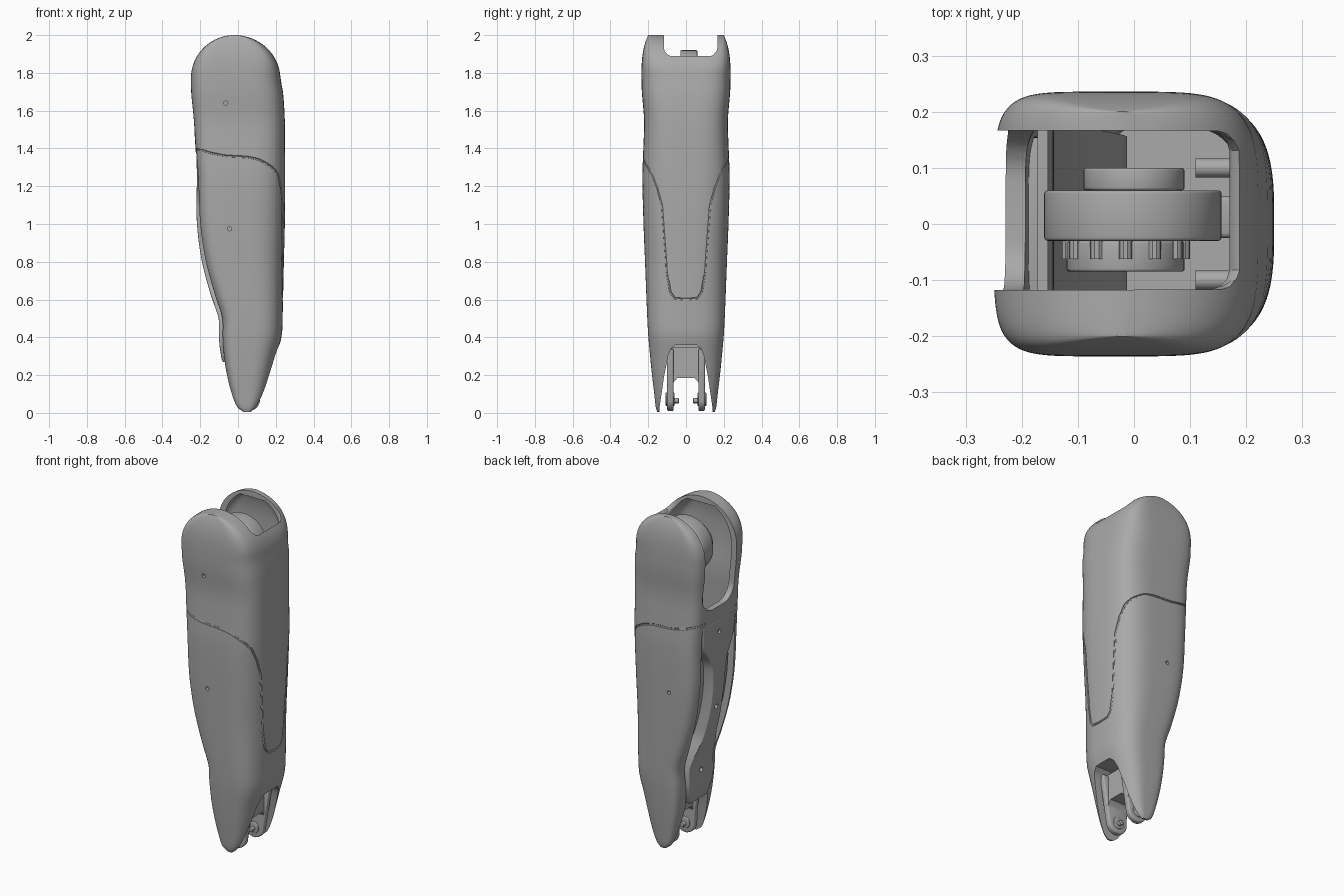
import bpy, bmesh, math
from mathutils import Vector

cube = bpy.data.objects.get("Cube")
if cube:
    bpy.data.objects.remove(cube)

grey = bpy.data.materials.new("shell grey")
grey.use_nodes = True
COLOUR = (0.4, 0.4, 0.4, 1)
grey.diffuse_color = COLOUR
grey.node_tree.nodes["Principled BSDF"].inputs["Base Color"].default_value = COLOUR

# Shell outline: height, x low, x high, half depth
OUTLINE = [
    (.005, .025, .08, .152), (.03, -.01, .115, .16), (.1, -.037, .15, .168),
    (.2, -.06, .178, .18), (.3, -.075, .203, .19), (.41, -.083, .232, .2),
    (.5, -.085, .236, .205), (.62, -.125, .239, .21), (.8, -.175, .243, .217),
    (1, -.205, .248, .225), (1.25, -.215, .25, .231), (1.4, -.225, .249, .226),
    (1.55, -.235, .248, .222), (1.7, -.249, .238, .234), (1.77, -.25, .224, .236)]
HEAD_X, HEAD_Z, HEAD_R = -.02, 1.77, .23


def sample(table, z):
    """Smooth interpolation of a table keyed on its first column."""
    last = len(table) - 1
    z = min(max(z, table[0][0]), table[last][0])
    i = next(k for k in range(last) if z <= table[k + 1][0])

    def slope(k, c):
        a, b = table[max(k - 1, 0)], table[min(k + 1, last)]
        return (b[c] - a[c]) / (b[0] - a[0])
    p, q = table[i], table[i + 1]
    h = q[0] - p[0]
    t = (z - p[0]) / h
    s = t * t * (3 - 2 * t)
    return [p[c] + (q[c] - p[c]) * s + h * t * (1 - t) *
            (slope(i, c) * (1 - t) - slope(i + 1, c) * t) for c in range(1, len(p))]


def ramp(z, start, length):
    return min(max((z - start) / length, 0), .998)


def extents(z):
    if z <= HEAD_Z:
        return sample(OUTLINE, z)
    k = ramp(z, HEAD_Z, HEAD_R)
    r = math.sqrt(1 - k * k)
    return HEAD_X - HEAD_R * r, HEAD_X + .244 * r, .236 - .036 * k ** 3


def surface(angle, z, dx=0, dy=0):
    """Point on the section at a height: squarer at -x, rounder at +x."""
    lo, hi, depth = extents(z)
    c, s = math.cos(angle), math.sin(angle)
    rx, ry = max((hi - lo) / 2 - dx, .01), depth - dy
    power = .72 - .2 * ramp(z, .8, 1) if c > 0 else .36
    power *= 1 - .5 * ramp(z, HEAD_Z, HEAD_R)
    return Vector(((lo + hi) / 2 + rx * math.copysign(abs(c) ** power, c),
                   ry * math.copysign(abs(s) ** power, s), z))


def finish(name, bm, bevel=0, segments=3):
    bmesh.ops.recalc_face_normals(bm, faces=bm.faces)
    if bevel:
        sharp = [e for e in bm.edges if e.calc_face_angle(0) > .6]
        bmesh.ops.bevel(bm, geom=sharp, offset=bevel, segments=segments,
                        profile=.5, affect='EDGES', clamp_overlap=True)
    mesh = bpy.data.meshes.new(name)
    bm.to_mesh(mesh)
    bm.free()
    mesh.materials.append(grey)
    ob = bpy.data.objects.new(name, mesh)
    bpy.context.collection.objects.link(ob)
    return ob


def loft(name, rings, bevel=0):
    bm = bmesh.new()
    rows = [[bm.verts.new(p) for p in ring] for ring in rings]
    n = len(rows[0])
    for a, b in zip(rows, rows[1:]):
        for i in range(n):
            bm.faces.new((a[i], a[(i + 1) % n], b[(i + 1) % n], b[i]))
    bm.faces.new(rows[0][::-1])
    bm.faces.new(rows[-1])
    return finish(name, bm, bevel)


def prism(name, points, axis, a, b, bevel=0):
    """Extrude a flat outline along x or y; outline is (y, z) or (x, z)."""
    def place(p, d):
        return Vector((d, p[0], p[1]) if axis == 'x' else (p[0], d, p[1]))
    return loft(name, [[place(p, d) for p in points] for d in (a, b)], bevel)


def arc(u, v, r, start, sweep, n):
    return [(u + r * math.cos(start + sweep * k / n), v + r * math.sin(start + sweep * k / n))
            for k in range(n + 1)]


def circle(u, v, r, n=40):
    return arc(u, v, r, 0, math.tau, n)[:-1]


def cut(ob, cutters):
    for tool in cutters:
        tool.hide_render = True
        mod = ob.modifiers.new("cut", 'BOOLEAN')
        mod.operation, mod.solver, mod.object = 'DIFFERENCE', 'EXACT', tool
    bpy.context.view_layer.update()
    graph = bpy.context.evaluated_depsgraph_get()
    mesh = bpy.data.meshes.new_from_object(ob.evaluated_get(graph))
    ob.modifiers.clear()
    ob.data = mesh
    for tool in cutters:
        bpy.data.objects.remove(tool)


def skin(name, heights, dx=0, dy=0, n=96):
    return loft(name, [[surface((k + .5) * math.tau / n, z, dx, dy) for k in range(n)]
                       for z in heights])


def strip(name, table, back, steps=36, bevel=0):
    """Band along the rear (-x) outline; table is height, half width, front offset."""
    z0, z1 = table[0][0], table[-1][0]
    rings = []
    for k in range(steps + 1):
        z = z0 + (z1 - z0) * k / steps
        w, front = sample(table, z)
        x = extents(z)[0]
        rings.append([Vector((x + dx, y, z)) for dx, y in
                      ((front, -w), (back, -w), (back, w), (front, w))])
    return loft(name, rings, bevel)


# Outer shell with a domed round head
heights = [.005, .012, .02, .03, .05, .075] + [.1 + .04 * k for k in range(42)]
heights += [HEAD_Z + HEAD_R * math.sin(k * math.pi / 40) for k in range(1, 21)]
shell = skin("outer_shell", heights)
inner = [.44 + .05 * k for k in range(27)]
inner += [HEAD_Z + (HEAD_R - .035) * math.sin(k * math.pi / 32) for k in range(1, 17)]
cavity = skin("cavity_cutter", inner, .035, .028)

# Head slot with a round-cornered rear mouth, lower arch and rear channel
slot = prism("slot_cutter", [(-.1, 1.5), (.17, 1.5), (.17, 1.895),
                             (.6, 1.895), (.6, 2.3), (-.1, 2.3)],
             'y', -.117, .166, .035)
mouth_low = arc(-.028, 1.55, .09, math.pi, math.pi / 2, 8)
mouth_low += arc(.077, 1.55, .09, -math.pi / 2, math.pi / 2, 8)
mouth = prism("mouth_cutter", mouth_low + [(.167, 2.3), (-.118, 2.3)], 'x', -.6, 0)
half_arch = [(.148, -.1), (.14, .03), (.115, .2), (.095, .3), (.08, .34), (.055, .36)]
arch = prism("arch_cutter", half_arch + [(-y, z) for y, z in reversed(half_arch)],
             'x', -.6, .6)
channel = strip("channel_cutter", [(.27, .1, -.4), (.45, .125, -.4), (.7, .15, -.4),
                                   (1.37, .155, -.4)], .05)

# Panel seam wrapped around the shell, dipping into a tongue on the +x side
half_seam = [(165, 1.395), (130, 1.392), (100, 1.37), (76, 1.34), (53, 1.295), (41, 1.26),
             (31, 1.19), (24, 1.1), (22, .9), (20.5, .75), (16, .64), (10, .607), (1, .603)]
seam_path = half_seam + [(-a, z) for a, z in reversed(half_seam)]
curve = bpy.data.curves.new("seam", 'CURVE')
curve.dimensions, curve.bevel_depth = '3D', .006
curve.bevel_resolution, curve.use_fill_caps = 1, True
points = [surface(math.radians(a0 + (a1 - a0) * k / 6), z0 + (z1 - z0) * k / 6)
          for (a0, z0), (a1, z1) in zip(seam_path, seam_path[1:]) for k in range(6)]
spline = curve.splines.new('POLY')
spline.points.add(len(points) - 1)
for sp, p in zip(spline.points, points):
    sp.co = (*p, 1)
seam_curve = bpy.data.objects.new("seam_curve", curve)
bpy.context.collection.objects.link(seam_curve)
bpy.context.view_layer.update()
seam_mesh = bpy.data.meshes.new_from_object(
    seam_curve.evaluated_get(bpy.context.evaluated_depsgraph_get()))
bpy.data.objects.remove(seam_curve)
seam = bpy.data.objects.new("seam_cutter", seam_mesh)
bpy.context.collection.objects.link(seam)

# Screw holes in the side covers
holes = [prism("hole_cutter", circle(x, z, .011, 16), 'y', a, b)
         for x, z, a, b in ((-.065, 1.64, -.3, -.21), (-.045, .975, -.3, -.2),
                            (-.045, .975, .2, .3))]
cut(shell, [cavity, slot, mouth, arch, channel, seam] + holes)

# Rear spine plate with screw holes, over a recessed channel floor
spine = strip("spine_plate", [(.27, .08, -.012), (.36, .11, -.018), (.47, .115, -.018),
                              (.57, .095, -.018), (.7, .06, -.017), (1.1, .065, -.01),
                              (1.24, .135, -.003), (1.37, .153, .002)], .056, 40, .006)
cut(spine, [prism("screw_cutter", circle(0, z, .014, 16), 'x', -.4, extents(z)[0] + .012)
            for z in (.45, .85, 1.3)])
strip("channel_floor", [(.4, .15, .052), (.7, .17, .052), (1.1, .18, .052),
                        (1.38, .18, .052)], .07)

# Drive unit in the head
prism("motor_drum", circle(-.002, 1.762, .158, 64), 'y', -.03, .06, .006)
prism("motor_ring", circle(-.015, 1.762, .105, 48), 'y', -.085, -.03, .005)
prism("motor_back", circle(0, 1.762, .09, 48), 'y', .06, .1, .005)
for x, z in circle(-.015, 1.762, .103, 12):
    prism("motor_fin", circle(x, z, .012, 10), 'y', -.062, -.03)
for y in (-.1, .1):
    prism("mount_boss", circle(y, 1.72, .017, 20), 'x', .11, .2)
prism("motor_bracket", [(-.1, 1.42), (.21, 1.42), (.21, 1.66), (-.1, 1.66)],
      'y', -.025, .05, .01)

# Ankle fork: two rounded lugs with bosses and pins, joined by a bridge
lug = [(-.03, .34), (-.01, .15)] + arc(.055, .072, .062, math.pi, math.pi, 16)
lug += [(.13, .15), (.16, .34)]
for side in (-1, 1):
    prism("fork_lug", lug, 'y', side * .066, side * .1, .008)
    prism("fork_boss", circle(.055, .072, .035, 32), 'y', side * .06, side * .108, .004)
    prism("fork_pin", circle(.055, .065, .014, 20), 'y', side * .038, side * .07, .003)
half_bridge = [(.07, .14), (.064, .165), (.045, .185)]
bridge = half_bridge + [(-y, z) for y, z in reversed(half_bridge)]
bridge += [(-.1, .14), (-.095, .3), (-.075, .345), (.075, .345), (.095, .3), (.1, .14)]
prism("fork_bridge", bridge, 'x', 0, .125)

# Smooth shading with sharp edges kept
for ob in bpy.context.view_layer.objects:
    ob.select_set(ob.type == 'MESH' and grey.name in ob.data.materials)
bpy.context.view_layer.objects.active = shell
bpy.ops.object.shade_smooth_by_angle(angle=math.radians(32))
